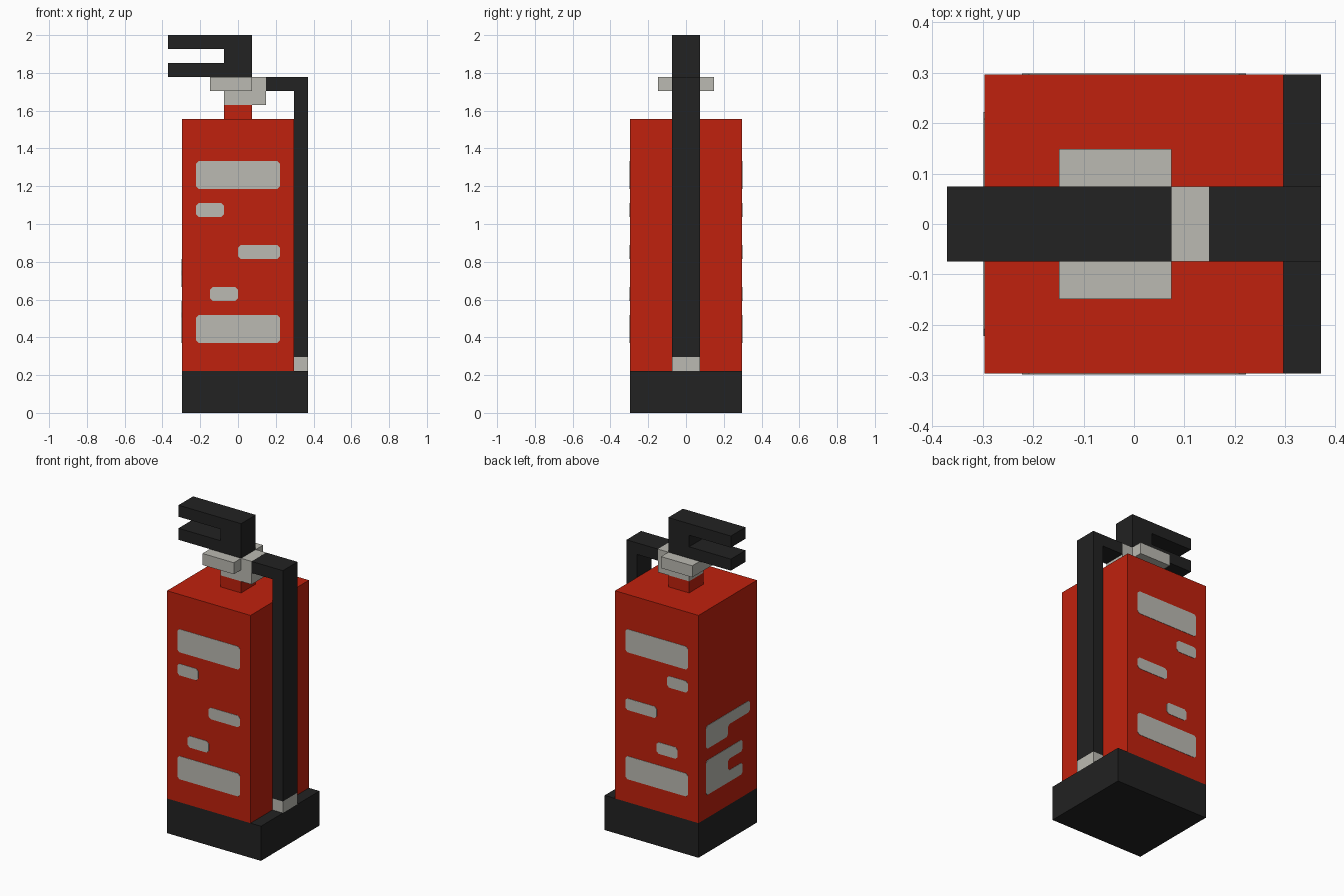
import bpy, bmesh
from mathutils import Vector

if "Cube" in bpy.data.objects:
    bpy.data.objects.remove(bpy.data.objects["Cube"])

U = 2 / 27  # the model sits on a 27-step grid


def material(name, rgb):
    m = bpy.data.materials.new(name)
    m.diffuse_color = (*rgb, 1)
    m.use_nodes = True
    m.node_tree.nodes["Principled BSDF"].inputs["Base Color"].default_value = m.diffuse_color
    return m


RED = material("extinguisher_red", (0.527, 0.0152, 0.004))
BLACK = material("rubber_black", (0.016, 0.016, 0.016))
GREY = material("light_grey", (0.497, 0.491, 0.445))


def prism(name, pts, lo, hi, mat, axis="y"):
    """Extrude an outline (across, height) from lo to hi along x or y."""
    bm = bmesh.new()

    def place(p, d):
        return (p[0] * U, d, p[1] * U) if axis == "y" else (d, p[0] * U, p[1] * U)
    a = [bm.verts.new(place(p, lo)) for p in pts]
    b = [bm.verts.new(place(p, hi)) for p in pts]
    bm.faces.new(a)
    bm.faces.new(b[::-1])
    n = len(pts)
    for i in range(n):
        j = (i + 1) % n
        bm.faces.new((a[i], b[i], b[j], a[j]))
    bmesh.ops.recalc_face_normals(bm, faces=bm.faces)
    me = bpy.data.meshes.new(name)
    bm.to_mesh(me)
    bm.free()
    me.materials.append(mat)
    ob = bpy.data.objects.new(name, me)
    bpy.context.collection.objects.link(ob)
    return ob


def rect(x0, x1, z0, z1):
    return [(x0, z0), (x1, z0), (x1, z1), (x0, z1)]


def clipped(pts, c=0.19):
    """Cut every corner of an outline."""
    out = []
    for i, p in enumerate(pts):
        p = Vector(p)
        for q in (pts[i - 1], pts[(i + 1) % len(pts)]):
            out.append(tuple(p + (Vector(q) - p).normalized() * c))
    return out


# Base, tank and neck
prism("base", rect(-4, 5, 0, 3), -4 * U, 4 * U, BLACK)
prism("tank", rect(-4, 4, 3, 21), -4 * U, 4 * U, RED)
prism("neck", rect(-1, 1, 21, 22), -U, U, RED)

# Valve
prism("valve_body", rect(-1, 2, 22, 24), -U, U, GREY)
prism("valve_plate", rect(-2, 1, 23, 24), -2 * U, 2 * U, GREY)

# Two-lever handle
prism("handle", [(-5, 24), (1, 24), (1, 27), (-5, 27), (-5, 26), (-1, 26), (-1, 25), (-5, 25)],
      -U, U, BLACK)

# Hose and nozzle
prism("hose", [(2, 23), (4, 23), (4, 4), (5, 4), (5, 24), (2, 24)], -U, U, BLACK)
prism("nozzle", rect(4, 5, 3, 4), -U, U, GREY)

# Label patches on front and back
patches = [(-3, 3, 16, 18), (-3, -1, 14, 15), (0, 3, 11, 12), (-2, 0, 8, 9), (-3, 3, 5, 7)]
for side, s in (("front", -1), ("back", 1)):
    for i, r in enumerate(patches):
        lo, hi = sorted((s * (4 * U - 0.002), s * (4 * U + 0.002)))
        prism(f"{side}_label_{i + 1}", clipped(rect(*r)), lo, hi, GREY)

# Label patches on the left side
upper = [(3, 9), (3, 11), (-3, 11), (-3, 10), (0, 10), (0, 9)]
lower = [(3, 5), (3, 8), (-2, 8), (-2, 7), (0, 7), (0, 6), (-2, 6), (-2, 5)]
for name, pts in (("left_label_upper", upper), ("left_label_lower", lower)):
    prism(name, clipped(pts), -4 * U - 0.002, -4 * U + 0.002, GREY, axis="x")
